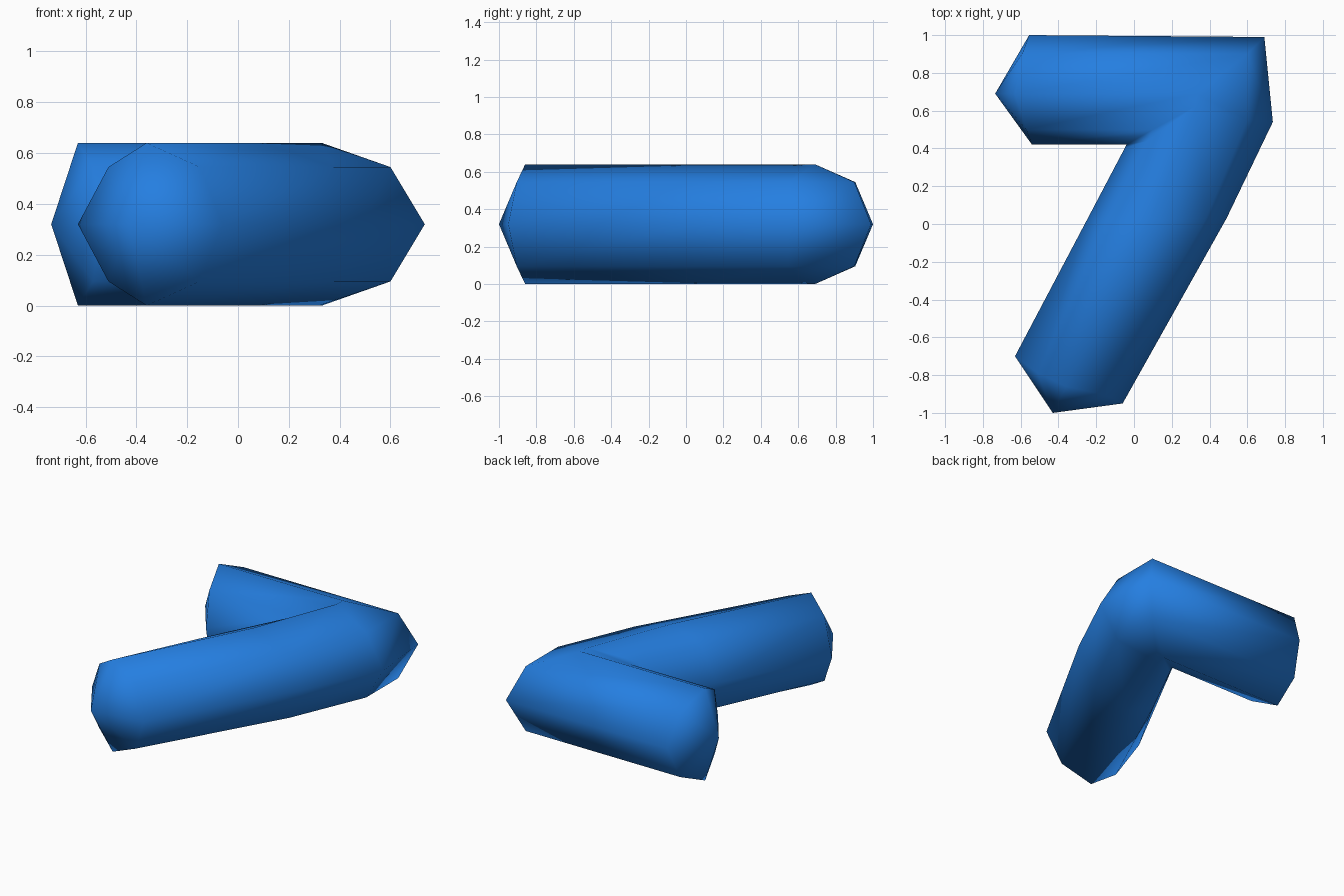
import bpy, bmesh

if "Cube" in bpy.data.objects:
    bpy.data.objects.remove(bpy.data.objects["Cube"])

blue = bpy.data.materials.new("blue")
blue.diffuse_color = (0.018, 0.21, 0.75, 1)
blue.use_nodes = True
blue.node_tree.nodes["Principled BSDF"].inputs["Base Color"].default_value = blue.diffuse_color

MID = 0.32
HEIGHTS = (0, 0.225, 0.32, 0.225, 0)  # height above mid plane, inner side to outer side

# Rings along the bent tube: inner, inner shoulder, ridge, outer shoulder, outer (x, y)
RINGS = [
    [(-.54, .42), (-.57, .50), (-.63, .69), (-.59, .905), (-.555, 1.0)],   # bar end
    [(-.04, .42), (.10, .50), (.33, .69), (.60, .90), (.69, .99)],         # corner, bar side
    [(-.05, .40), (.07, .44), (.32, .62), (.60, .55), (.735, .54)],        # corner, leg side
    [(-.25, .02), (-.14, .02), (.09, .02), (.38, .03), (.49, .03)],        # leg middle
    [(-.63, -.70), (-.51, -.79), (-.36, -.86), (-.15, -.905), (-.06, -.95)],  # leg end
]
TIPS = [(-.735, .69), (-.43, -1.0)]

bm = bmesh.new()


def make_ring(pts):
    upper = [bm.verts.new((x, y, MID + h)) for (x, y), h in zip(pts, HEIGHTS)]
    lower = [bm.verts.new((x, y, MID - h)) for (x, y), h in zip(pts, HEIGHTS)][1:4]
    return upper + lower[::-1]


# Tube walls
rings = [make_ring(r) for r in RINGS]
for a, b in zip(rings, rings[1:]):
    for i in range(8):
        j = (i + 1) % 8
        bm.faces.new((a[i], a[j], b[j], b[i]))

# Pointed end caps
for ring, (x, y) in zip((rings[0], rings[-1]), TIPS):
    tip = bm.verts.new((x, y, MID))
    for i in range(8):
        bm.faces.new((ring[i], ring[(i + 1) % 8], tip))

bmesh.ops.recalc_face_normals(bm, faces=bm.faces)
for f in bm.faces:
    f.smooth = True
mesh = bpy.data.meshes.new("bent_tube")
bm.to_mesh(mesh)
bm.free()
mesh.materials.append(blue)
obj = bpy.data.objects.new("bent_tube", mesh)
bpy.context.collection.objects.link(obj)
